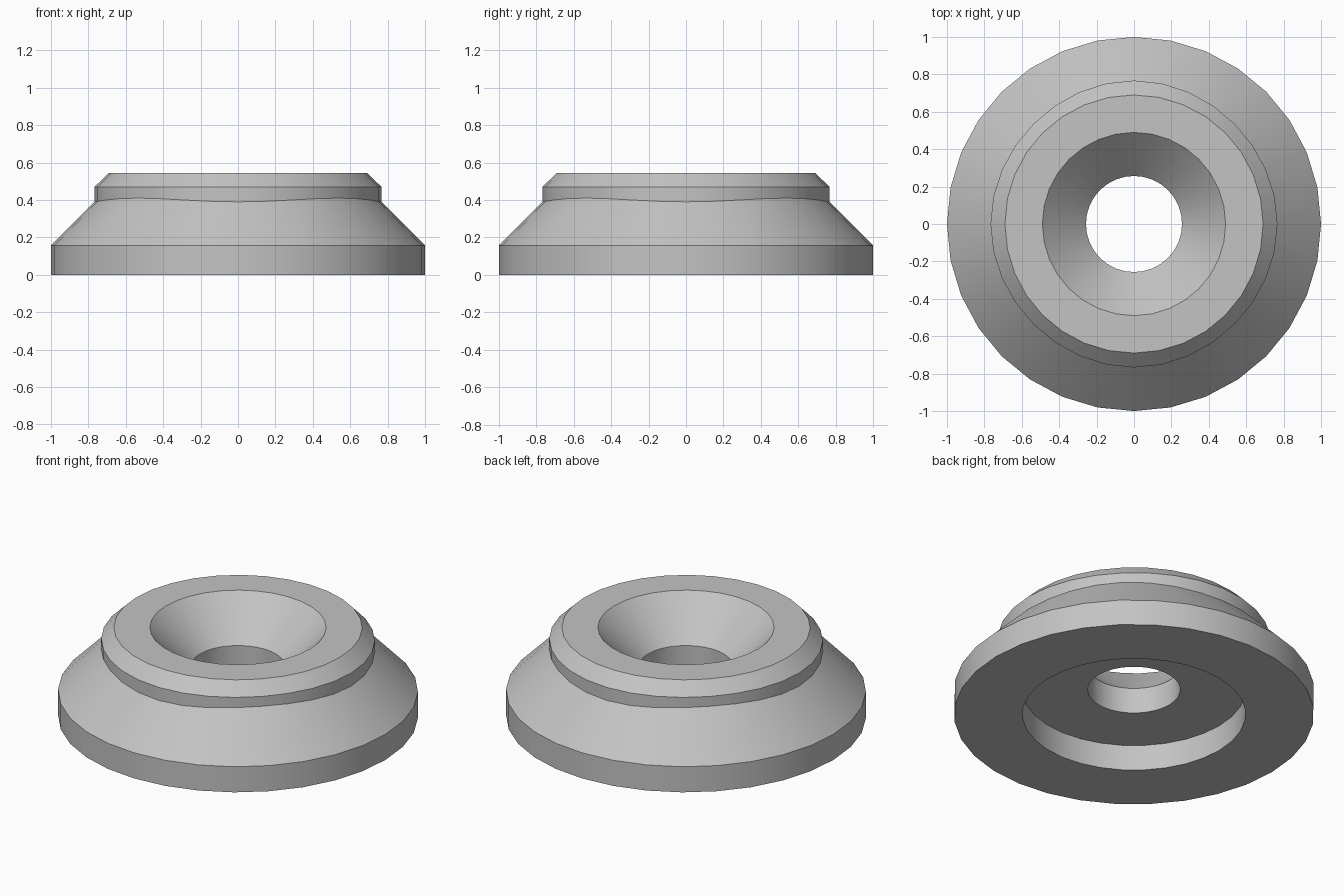
import bpy, bmesh
from math import sin, cos, pi, radians

cube = bpy.data.objects.get("Cube")
if cube:
    bpy.data.objects.remove(cube, do_unlink=True)

SEGMENTS = 32

# Plain grey finish
grey = bpy.data.materials.new("satin_grey")
colour = (0.55, 0.55, 0.55, 1)
grey.diffuse_color = colour
grey.use_nodes = True
grey.node_tree.nodes["Principled BSDF"].inputs["Base Color"].default_value = colour

# Closed cross-section: radius, height, inward waviness, upward waviness
profile = [
    (0.62, 0.0, 0, 0),            # underside recess rim
    (1.0, 0.0, 0, 0),             # base flange
    (1.0, 0.157, 0, 0),
    (0.767, 0.39, 0.004, 0.01),   # cone meets collar
    (0.767, 0.47, 0.004, 0),      # collar
    (0.69, 0.545, 0, 0),          # chamfered top
    (0.49, 0.545, 0, 0),          # countersink
    (0.257, 0.314, 0, 0),
    (0.257, 0.157, 0, 0),         # through hole
    (0.62, 0.157, 0, 0),          # recess ceiling
]


def revolve(name, section, segments):
    bm = bmesh.new()
    rings = []
    for radius, height, squeeze, lift in section:
        ring = []
        for i in range(segments):
            a = 2 * pi * i / segments
            wave = 1 - cos(4 * a)
            r = radius - squeeze * wave
            ring.append(bm.verts.new((r * cos(a), r * sin(a), height + lift * wave)))
        rings.append(ring)
    for low, high in zip(rings, rings[1:] + rings[:1]):
        for i in range(segments):
            j = (i + 1) % segments
            bm.faces.new((low[i], low[j], high[j], high[i]))
    bmesh.ops.recalc_face_normals(bm, faces=bm.faces)
    mesh = bpy.data.meshes.new(name)
    bm.to_mesh(mesh)
    bm.free()
    obj = bpy.data.objects.new(name, mesh)
    bpy.context.collection.objects.link(obj)
    return obj


# Flanged ring with countersunk hole
body = revolve("countersunk_flange", profile, SEGMENTS)
body.data.materials.append(grey)

bpy.ops.object.select_all(action="DESELECT")
body.select_set(True)
bpy.context.view_layer.objects.active = body
bpy.ops.object.shade_smooth_by_angle(angle=radians(30))
